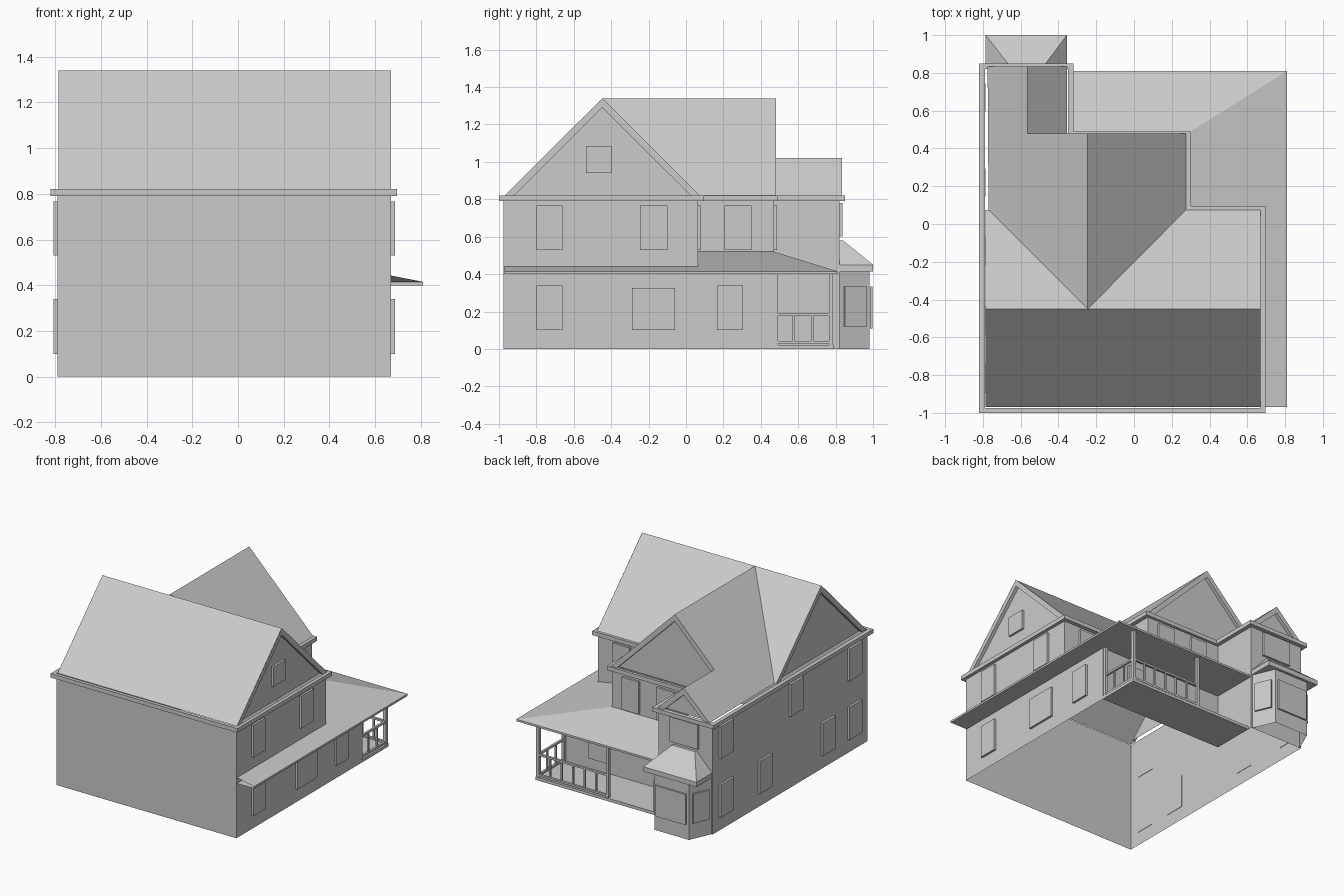
import bpy, bmesh, math
from mathutils import Vector

if "Cube" in bpy.data.objects:
    bpy.data.objects.remove(bpy.data.objects["Cube"])


def mesh(name, faces):
    """Object from polygons given as point lists; shared points are welded."""
    bm = bmesh.new()
    for f in faces:
        bm.faces.new([bm.verts.new(p) for p in f])
    bmesh.ops.remove_doubles(bm, verts=bm.verts, dist=0.0005)
    bmesh.ops.recalc_face_normals(bm, faces=bm.faces)
    me = bpy.data.meshes.new(name)
    bm.to_mesh(me)
    bm.free()
    ob = bpy.data.objects.new(name, me)
    bpy.context.collection.objects.link(ob)
    return ob


def box(name, x0, x1, y0, y1, z0, z1):
    p = [(x0, y0), (x1, y0), (x1, y1), (x0, y1)]
    return mesh(name, strip(p, z0, z1) + [[(x, y, z) for x, y in p] for z in (z0, z1)])


def strip(p, z0, z1, closed=True):
    """Vertical wall faces along a plan outline."""
    n = len(p)
    return [[(*p[i], z0), (*p[(i + 1) % n], z0), (*p[(i + 1) % n], z1), (*p[i], z1)]
            for i in range(n if closed else n - 1)]


def window(name, a, b, z0, z1, t=0.016):
    """Flat panel standing proud of the wall from plan point a to b (outside on the right)."""
    a, b = Vector(a), Vector(b)
    d = (b - a).normalized()
    n = Vector((d.y, -d.x))
    p = [tuple(q) for q in (a - n * .003, a + n * t, b + n * t, b - n * .003)]
    mesh(name, strip(p, z0, z1) + [[(x, y, z) for x, y in p] for z in (z0, z1)])


# Wall shells: wide ground floor, stepped upper floor
low = [(-.79, -.975), (.67, -.975), (.67, .47), (-.35, .47), (-.35, .82), (-.79, .82)]
up = [(-.79, -.975), (.67, -.975), (.67, .065), (.27, .065), (.27, .47),
      (-.35, .47), (-.35, .82), (-.79, .82)]
mesh("ground_floor_walls", strip(low, 0, .41))
mesh("upper_floor_walls", strip(up, .41, .80))

# Eave ledge around the upper floor
out = [(-.82, -1), (.695, -1), (.695, .095), (.30, .095), (.30, .49),
       (-.32, .49), (-.32, .85), (-.82, .85)]
ring = strip(out, .79, .82) + strip(up, .79, .82)
for z in (.79, .82):
    for i in range(8):
        j = (i + 1) % 8
        ring.append([(*out[i], z), (*out[j], z), (*up[j], z), (*up[i], z)])
mesh("eave_ledge", ring)

# Main roof with crossing rear wings
R, E, C = 1.34, .82, (-.245, -.45, 1.34)
mesh("main_roof", [
    [(-.785, -.97, E), (.67, -.97, E), (.67, -.45, R), C, (-.785, -.45, R)],
    [C, (.67, -.45, R), (.67, .075, E), (.275, .075, E)],
    [C, (-.785, -.45, R), (-.785, .075, E), (-.77, .075, E)],
    [C, (.275, .075, E), (.275, .48, E), (-.245, .48, R)],
    [C, (-.245, .48, R), (-.565, .48, 1.02), (-.565, .835, 1.02), (-.775, .835, E), (-.77, .075, E)],
    [(-.565, .48, 1.02), (-.565, .835, 1.02), (-.355, .835, E), (-.355, .48, E)],
])


def gable(name, mid, half, top, place, face, inward):
    """Recessed gable wall framed by raking boards; place maps (across, depth, z) to a point."""
    k = .05
    outer = [(mid - half, E), (mid, top), (mid + half, E)]
    inner = [(mid - half + k, E), (mid, top - k), (mid + half - k, E)]
    back = face + inward
    fs = [[place(u, back, z) for u, z in inner]]
    for i in range(2):
        fs.append([place(*q) for q in (
            (outer[i][0], face, outer[i][1]), (outer[i + 1][0], face, outer[i + 1][1]),
            (inner[i + 1][0], face, inner[i + 1][1]), (inner[i][0], face, inner[i][1]))])
        fs.append([place(*q) for q in (
            (inner[i][0], face, inner[i][1]), (inner[i + 1][0], face, inner[i + 1][1]),
            (inner[i + 1][0], back, inner[i + 1][1]), (inner[i][0], back, inner[i][1]))])
    mesh(name, fs)


side = lambda u, d, z: (d, u, z)
rear = lambda u, d, z: (u, d, z)
gable("right_gable", -.4475, .5225, R, side, .67, -.025)
gable("left_gable", -.4475, .5225, R, side, -.785, .025)
gable("rear_gable", -.245, .52, R, rear, .48, -.025)
gable("small_rear_gable", -.565, .21, 1.02, rear, .835, -.025)

# Windows on the right, left and rear walls
G, U = (.10, .34), (.53, .767)
for y0, y1, z in [(-.80, -.66, G), (-.29, -.06, (.10, .325)), (.165, .305, G),
                  (-.80, -.66, U), (-.245, -.10, U)]:
    window("right_window", (.67, y0), (.67, y1), *z)
window("gable_window", (.645, -.535), (.645, -.395), .94, 1.085)
window("wing_window", (.27, .205), (.27, .35), *U)
for y, z in [(.67, G), (.22, G), (-.51, G), (-.82, G), (.67, U), (-.14, U), (-.82, U)]:
    window("left_window", (-.79, y + .075), (-.79, y - .075), *z)
for x0, x1, y, z in [(.40, .54, .065, U), (.045, .185, .47, U), (-.24, -.10, .47, U),
                     (.31, .45, .47, G), (-.68, -.45, .82, (.60, .78))]:
    window("rear_window", (x1, y), (x0, y), *z)

# Wraparound porch roof: hipped slopes, fascia and soffit
edge = [(.81, -.97), (.81, .81), (-.35, .81)]
T, H = .415, .52
mesh("porch_roof", [
    [(.81, -.97, T), (.81, .81, T), (.27, .47, H), (.27, .065, H), (.67, .065, .442), (.67, -.97, .442)],
    [(.81, .81, T), (-.35, .81, T), (-.35, .47, H), (.27, .47, H)],
    [(.81, -.97, .40), (.81, .81, .40), (.67, .47, .40), (.67, -.97, .40)],
    [(.81, .81, .40), (-.35, .81, .40), (-.35, .47, .40), (.67, .47, .40)],
] + strip(edge, .40, T, False))

# Porch floor, posts and railings
box("porch_floor", -.35, .67, .47, .79, 0, .022)
for x, y in [(.655, .775), (.09, .775), (.655, .482)]:
    box("porch_post", x - .011, x + .011, y - .011, y + .011, .02, .40)
for z in (.035, .185):
    box("rear_rail", .09, .655, .767, .783, z - .007, z + .007)
    box("side_rail", .647, .663, .482, .775, z - .007, z + .007)
for i in range(1, 6):
    x = .09 + i * .565 / 6
    box("rear_baluster", x - .006, x + .006, .769, .781, .03, .185)
for y in (.575, .675):
    box("side_baluster", .649, .661, y - .006, y + .006, .03, .185)

# Bay window with a hipped roof
bay = [(-.36, .82), (-.43, .98), (-.71, .98), (-.78, .82)]
mesh("bay_walls", strip(bay, 0, .42, False))
for i, (s, z0) in enumerate([(.14, .12), (.06, .11), (.14, .12)]):
    a, b = Vector(bay[i]), Vector(bay[i + 1])
    window("bay_window", b.lerp(a, s), a.lerp(b, s), z0, .335, -.016)
box("bay_cornice", -.785, -.355, .82, 1.0, .415, .45)
a, b, c, d = (-.785, 1, .45), (-.355, 1, .45), (-.475, .84, .58), (-.66, .84, .58)
mesh("bay_roof", [[a, b, c, d], [b, (-.355, .82, .45), (-.475, .82, .58), c],
                  [a, d, (-.66, .82, .58), (-.785, .82, .45)],
                  [d, c, (-.475, .82, .58), (-.66, .82, .58)]])
